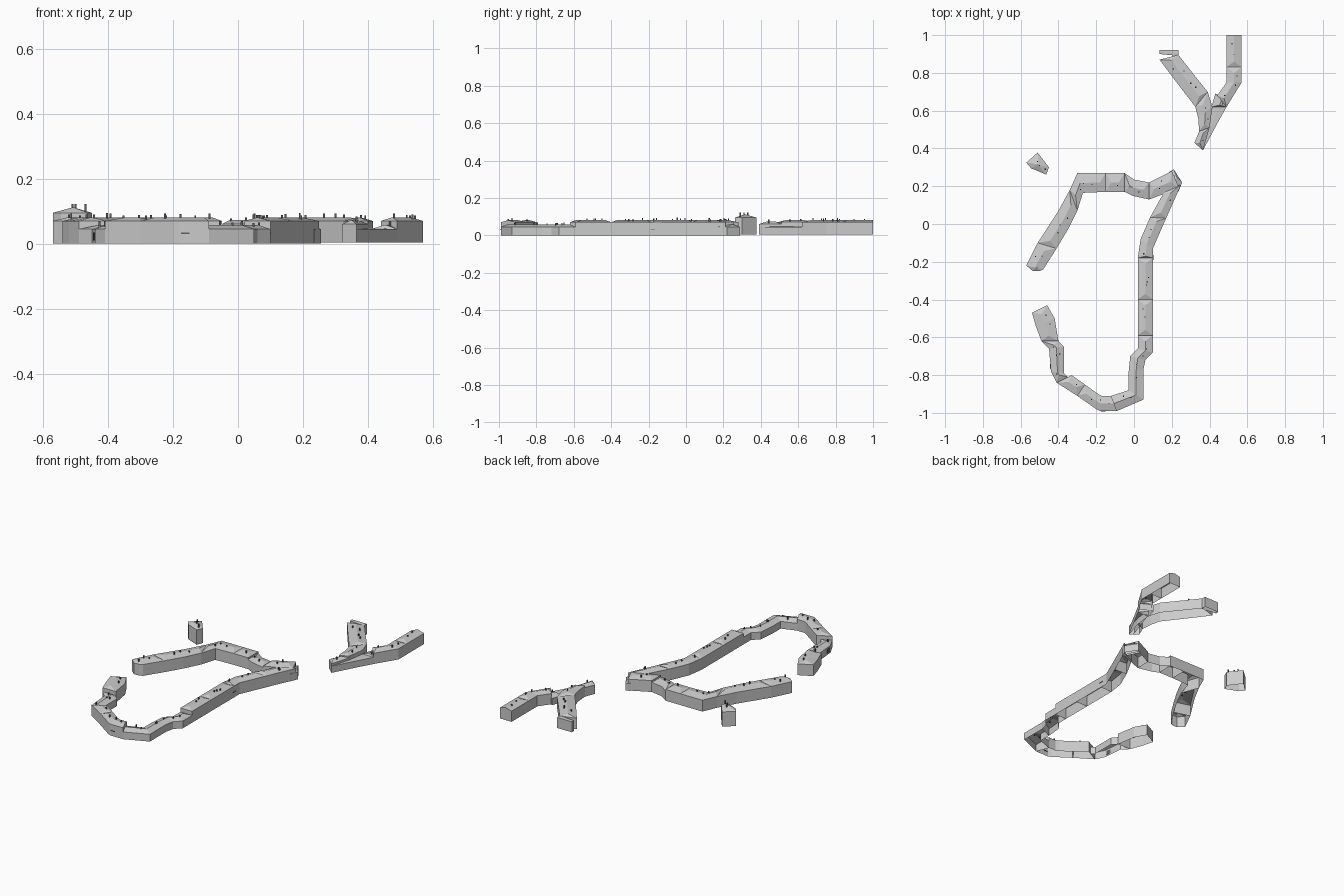
import bpy, bmesh, random
from mathutils import Vector

if "Cube" in bpy.data.objects:
    bpy.data.objects.remove(bpy.data.objects["Cube"])

random.seed(4)


def material(name, v):
    m = bpy.data.materials.new(name)
    m.diffuse_color = (v, v, v, 1)
    m.use_nodes = True
    m.node_tree.nodes["Principled BSDF"].inputs["Base Color"].default_value = m.diffuse_color
    return m


STONE = material("pale grey", 0.6)
DARK = material("dark grey", 0.12)


def finish(name, bm, mat):
    me = bpy.data.meshes.new(name)
    bmesh.ops.recalc_face_normals(bm, faces=bm.faces[:])
    bm.to_mesh(me)
    bm.free()
    me.materials.append(mat)
    bpy.context.collection.objects.link(bpy.data.objects.new(name, me))


def box(bm, x, y, z0, z1, s):
    """Small square post for a chimney."""
    r = bmesh.ops.create_cube(bm, size=1)
    for v in r["verts"]:
        v.co = Vector((x + v.co.x * s, y + v.co.y * s, z0 + (v.co.z + 0.5) * (z1 - z0)))


def wing(name, pairs, eave=0.07, ridge=0.081, base=0.0, hip=(0.03, 0.03), chimneys=True):
    """Walls and ridged roof along a strip of (outer, inner) points, open below."""
    bm = bmesh.new()
    P = [(Vector(p[:2]), Vector(p[2:])) for p in pairs]
    mids = [(a + b) / 2 for a, b in P]
    mids[0] = mids[0] + (mids[1] - mids[0]).normalized() * hip[0]
    mids[-1] = mids[-1] + (mids[-2] - mids[-1]).normalized() * hip[1]
    rows = []
    for (a, b), m in zip(P, mids):
        rows.append([bm.verts.new((q.x, q.y, z)) for q, z in
                     ((a, base), (a, eave), (m, ridge), (b, eave), (b, base))])
    for r, s in zip(rows, rows[1:]):
        for i in range(4):
            bm.faces.new((r[i], r[i + 1], s[i + 1], s[i]))
    for r in (rows[0], rows[-1]):
        bm.faces.new((r[0], r[1], r[3], r[4]))
        bm.faces.new((r[1], r[2], r[3]))
    finish(name, bm, STONE)
    # chimneys scattered beside the ridge
    if chimneys:
        bm = bmesh.new()
        for (a, b), (c, d), m, n in zip(P, P[1:], mids, mids[1:]):
            for k in range(max(1, round((n - m).length / 0.06))):
                t = random.uniform(0.15, 0.85)
                q = m.lerp(n, t) + (a - b) * random.uniform(-0.25, 0.25)
                box(bm, q.x, q.y, eave, ridge + random.uniform(0.005, 0.013), 0.006)
        finish(name + "_chimneys", bm, DARK)


LOW = dict(eave=0.045, ridge=0.058)

# south-west wing
wing("southwest_end", [(-.54, -.47, -.46, -.43), (-.52, -.54, -.42, -.50), (-.49, -.62, -.40, -.62)])
wing("southwest_low", [(-.49, -.62, -.40, -.62), (-.45, -.66, -.37, -.65),
                       (-.44, -.78, -.37, -.79), (-.41, -.84, -.35, -.81)], **LOW)
wing("south_block", [(-.41, -.84, -.33, -.80), (-.30, -.91, -.26, -.85)])
wing("south_curve", [(-.30, -.91, -.26, -.85), (-.20, -.98, -.19, -.90),
                     (-.18, -.99, -.17, -.91), (-.09, -.99, -.12, -.91)], hip=(.03, 0))
wing("south_corner", [(-.09, -.99, -.12, -.91), (.05, -.93, -.03, -.88),
                      (.05, -.77, -.03, -.80)], hip=(0, 0), **LOW)
wing("southeast_low", [(.05, -.77, -.03, -.80), (.06, -.72, -.02, -.70), (.10, -.68, .02, -.66),
                       (.10, -.59, .02, -.59)], hip=(0, .03), **LOW)

# long east wing
wing("east_block_a", [(.10, -.59, .02, -.59), (.10, -.40, .02, -.40)])
wing("east_block_b", [(.10, -.40, .02, -.40), (.10, -.18, .02, -.18)])
wing("east_block_c", [(.10, -.18, .02, -.18), (.10, -.13, .035, -.08),
                      (.17, .03, .085, .035)], hip=(.01, .02))
wing("east_block_d", [(.17, .03, .085, .035), (.25, .21, .16, .17)])

# north and west wing
wing("north_tip", [(.21, .29, .255, .22), (.185, .275, .235, .17)], hip=(.01, 0), **LOW)
wing("north_block_a", [(.20, .28, .24, .19), (.08, .22, .08, .13)])
wing("north_block_b", [(.08, .22, .08, .13), (.00, .235, -.01, .15), (-.05, .27, -.05, .17)],
     eave=0.06, ridge=0.073)
wing("north_block_c", [(-.05, .27, -.05, .17), (-.15, .27, -.15, .17)])
wing("northwest_corner", [(-.15, .27, -.15, .17), (-.30, .27, -.27, .165), (-.34, .18, -.30, .07)])
wing("west_block_a", [(-.34, .18, -.30, .07), (-.40, .07, -.35, -.03), (-.51, -.10, -.41, -.13)])
wing("west_end", [(-.51, -.10, -.41, -.13), (-.57, -.22, -.48, -.24), (-.535, -.25, -.50, -.25)],
     hip=(.03, .02))

# detached fork to the north-east
UP = dict(base=0.004)
wing("fork_east_a", [(.57, 1, .49, 1), (.57, .83, .49, .83)], hip=(0, .03), **UP)
wing("fork_east_b", [(.57, .83, .49, .83), (.57, .75, .49, .75), (.49, .62, .44, .68)],
     hip=(.03, .02), **UP)
wing("fork_stem", [(.49, .62, .42, .63), (.44, .53, .39, .54), (.365, .39, .35, .42)],
     eave=0.045, ridge=0.046, hip=(0, 0), chimneys=False, **UP)
wing("fork_link", [(.505, .65, .43, .69), (.49, .62, .41, .62)], hip=(.01, .01), **LOW, **UP)
wing("fork_hook", [(.235, .92, .235, .89), (.135, .92, .135, .90)],
     eave=0.069, ridge=0.07, hip=(0, 0), chimneys=False, **UP)
wing("fork_west_a", [(.235, .895, .135, .87), (.31, .80, .21, .77), (.39, .70, .325, .62)],
     hip=(.02, .02), **UP)
wing("fork_west_b", [(.39, .70, .325, .62), (.415, .62, .34, .56), (.40, .51, .345, .49)], **UP)
wing("fork_foot", [(.40, .51, .345, .49), (.365, .39, .32, .43)], eave=0.06, ridge=0.073,
     hip=(.02, .02), **UP)

# freestanding tower with a pointed roof
bm = bmesh.new()
ring = [(-.57, .325), (-.51, .378), (-.45, .30), (-.465, .262), (-.545, .295)]
lower = [bm.verts.new((x, y, 0.004)) for x, y in ring]
upper = [bm.verts.new((x, y, 0.095)) for x, y in ring]
apex = bm.verts.new((-.508, .315, 0.112))
for i in range(5):
    j = (i + 1) % 5
    bm.faces.new((lower[i], lower[j], upper[j], upper[i]))
    bm.faces.new((upper[i], upper[j], apex))
finish("tower", bm, STONE)
bm = bmesh.new()
for x, y in ((-.51, .33), (-.50, .31), (-.47, .29)):
    box(bm, x, y, 0.095, 0.122, 0.006)
finish("tower_chimneys", bm, DARK)


def slit(name, a, b, z0, z1):
    """Thin dark plate just proud of a wall, from plan point a to b."""
    bm = bmesh.new()
    d = (Vector(b) - Vector(a)).normalized()
    n = Vector((d.y, -d.x)) * 0.002
    pts = [Vector(a) - n, Vector(b) - n, Vector(b) + n, Vector(a) + n]
    lo = [bm.verts.new((p.x, p.y, z0)) for p in pts]
    hi = [bm.verts.new((p.x, p.y, z1)) for p in pts]
    bm.faces.new(lo)
    bm.faces.new(hi)
    for i in range(4):
        j = (i + 1) % 4
        bm.faces.new((lo[i], lo[j], hi[j], hi[i]))
    finish(name, bm, DARK)


# openings in the outer walls
slit("south_window", (-.175, -.99), (-.15, -.99), 0.029, 0.034)
slit("east_window", (.10, -.19), (.10, -.165), 0.031, 0.035)
slit("southwest_door", (-.444, -.74), (-.441, -.77), 0.01, 0.035)
